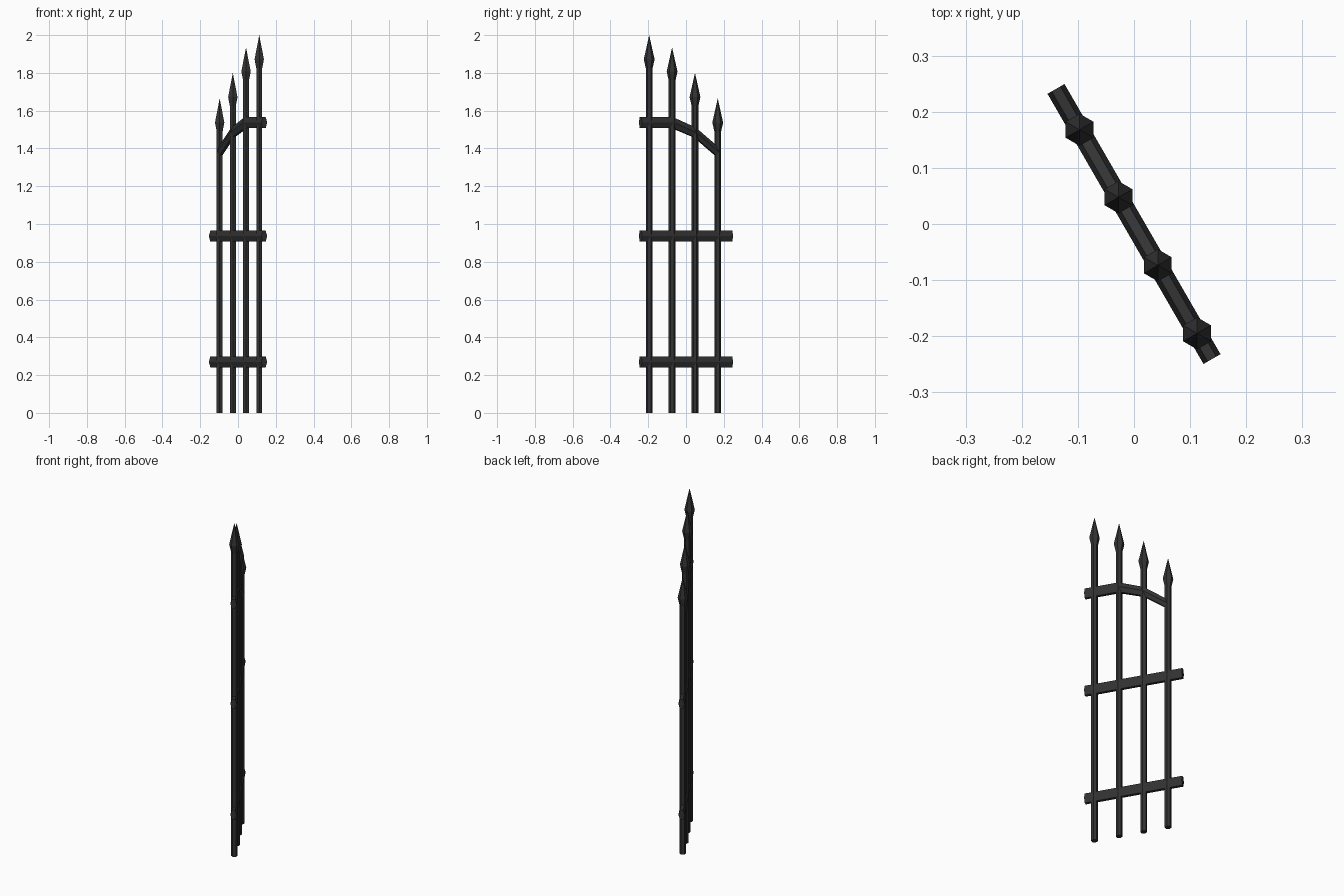
import bpy, bmesh, math
from mathutils import Vector

if "Cube" in bpy.data.objects:
    bpy.data.objects.remove(bpy.data.objects["Cube"])

iron = bpy.data.materials.new("dark iron")
iron.diffuse_color = (0.033, 0.033, 0.034, 1)
iron.use_nodes = True
iron.node_tree.nodes["Principled BSDF"].inputs["Base Color"].default_value = iron.diffuse_color

ALONG = Vector((0.5, -0.866, 0))    # direction the fence runs in
ACROSS = Vector((0.866, 0.5, 0))    # through the fence


def loft(name, rings, tip=None):
    """Skin a list of rings; close the end with a cap or a point."""
    bm = bmesh.new()
    loops = [[bm.verts.new(p) for p in r] for r in rings]
    n = len(loops[0])
    for a, b in zip(loops, loops[1:]):
        for i in range(n):
            j = (i + 1) % n
            bm.faces.new((a[i], a[j], b[j], b[i]))
    bm.faces.new(loops[0][::-1])
    if tip is None:
        bm.faces.new(loops[-1])
    else:
        t = bm.verts.new(tip)
        for i in range(n):
            bm.faces.new((loops[-1][i], loops[-1][(i + 1) % n], t))
    bmesh.ops.recalc_face_normals(bm, faces=bm.faces)
    mesh = bpy.data.meshes.new(name)
    bm.to_mesh(mesh)
    bm.free()
    mesh.materials.append(iron)
    bpy.context.collection.objects.link(bpy.data.objects.new(name, mesh))


def hexagon(centre, u, v, ru, rv, start=0.0):
    angles = [start + math.tau * i / 6 for i in range(6)]
    return [centre + u * (ru * math.cos(a)) + v * (rv * math.sin(a)) for a in angles]


X, Y, Z = Vector((1, 0, 0)), Vector((0, 1, 0)), Vector((0, 0, 1))


def post_ring(base, z, r):
    return hexagon(base + Z * z, X, Y, r, r, math.pi / 2)


def rail(name, path):
    loft(name, [hexagon(ALONG * t + Z * z, ACROSS, Z, 0.0175, h / math.sin(math.pi / 3))
                for t, z, h in path])


# upright bars with spear heads
for k, (t, top) in enumerate([(-0.194, 1.665), (-0.055, 1.80), (0.085, 1.935), (0.225, 2.0)], 1):
    base = ALONG * t
    loft(f"bar_{k}", [post_ring(base, 0, 0.018), post_ring(base, top - 0.165, 0.018)])
    loft(f"spear_head_{k}",
         [post_ring(base, top - 0.175, 0.018), post_ring(base, top - 0.128, 0.0286)],
         base + Z * top)

# straight rails
rail("lower_rail", [(-0.278, 0.27, 0.029), (0.278, 0.27, 0.029)])
rail("middle_rail", [(-0.278, 0.936, 0.029), (0.278, 0.936, 0.029)])

# broken upper rail that curves down to the shortest bar
rail("upper_curved_rail", [(-0.194, 1.38, 0.027), (-0.055, 1.484, 0.027),
                           (0.085, 1.537, 0.029), (0.278, 1.537, 0.029)])
